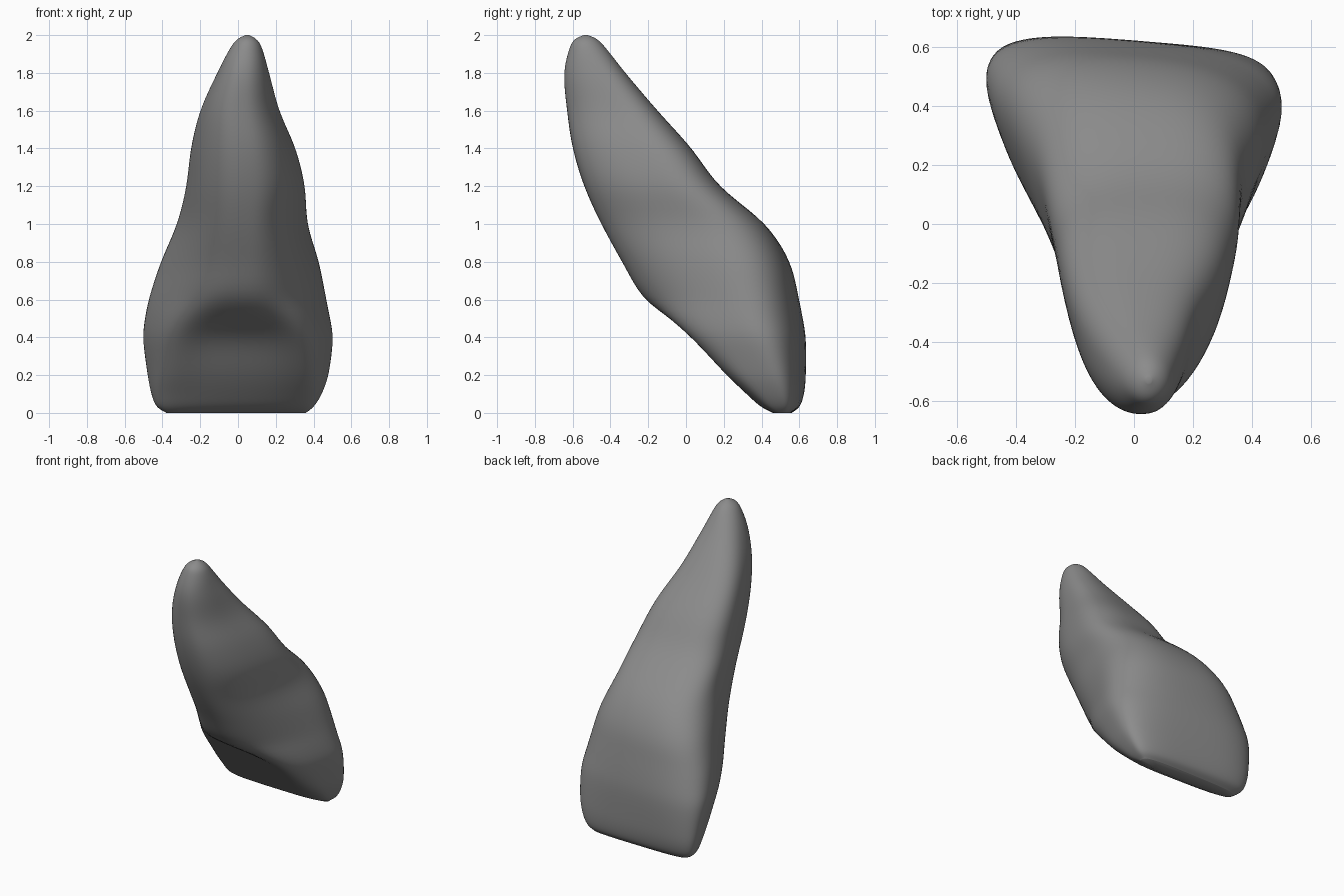
import bpy, bmesh, math

if "Cube" in bpy.data.objects:
    bpy.data.objects.remove(bpy.data.objects["Cube"])

# Horizontal slices: z, x min, x max, y front, y back, boxiness, taper to front, skew, hollow
ROWS = [
    (0.00, -0.38, 0.36, 0.46, 0.56, 3.5, 0.00, 0.10, 0.00),
    (0.03, -0.43, 0.40, 0.40, 0.60, 3.5, 0.04, 0.15, 0.00),
    (0.10, -0.46, 0.445, 0.32, 0.625, 3.5, 0.08, 0.18, 0.06),
    (0.20, -0.48, 0.48, 0.215, 0.635, 3.4, 0.13, 0.18, 0.17),
    (0.40, -0.505, 0.505, 0.025, 0.635, 3.0, 0.24, 0.16, 0.32),
    (0.50, -0.495, 0.49, -0.09, 0.62, 2.8, 0.32, 0.14, 0.20),
    (0.60, -0.475, 0.47, -0.22, 0.60, 2.7, 0.38, 0.12, 0.00),
    (0.80, -0.41, 0.43, -0.34, 0.55, 2.7, 0.38, 0.10, 0.00),
    (1.00, -0.325, 0.37, -0.45, 0.42, 2.7, 0.33, 0.05, 0.00),
    (1.20, -0.275, 0.355, -0.54, 0.18, 2.7, 0.29, 0.00, 0.00),
    (1.40, -0.25, 0.305, -0.60, 0.03, 2.7, 0.28, 0.00, 0.00),
    (1.60, -0.20, 0.22, -0.63, -0.15, 2.6, 0.25, 0.00, 0.00),
    (1.80, -0.11, 0.165, -0.645, -0.32, 2.3, 0.15, 0.00, 0.00),
    (1.95, -0.03, 0.12, -0.61, -0.44, 2.0, 0.00, 0.00, 0.00),
    (1.985, 0.005, 0.09, -0.58, -0.48, 2.0, 0.00, 0.00, 0.00),
    (2.00, 0.04, 0.06, -0.54, -0.52, 2.0, 0.00, 0.00, 0.00),
]
SIDES, RINGS = 72, 80


def slope(i, k):
    a, b = ROWS[max(i - 1, 0)], ROWS[min(i + 1, len(ROWS) - 1)]
    return (b[k] - a[k]) / (b[0] - a[0])


def slice_at(z):
    """Smoothly interpolate the slice values at height z."""
    i = max(j for j in range(len(ROWS) - 1) if ROWS[j][0] <= z + 1e-9)
    a, b = ROWS[i], ROWS[i + 1]
    h = b[0] - a[0]
    t = (z - a[0]) / h
    return [(2*t**3 - 3*t*t + 1) * a[k] + (t**3 - 2*t*t + t) * h * slope(i, k)
            + (3*t*t - 2*t**3) * b[k] + (t**3 - t*t) * h * slope(i + 1, k)
            for k in range(1, 9)]


def section(z):
    """Rounded trapezoid with a hollow front, fitted to the slice bounds."""
    x0, x1, y0, y1, n, taper, skew, hollow = slice_at(z)
    pts = []
    for s in range(SIDES):
        a = 2 * math.pi * s / SIDES
        c, d = math.cos(a), math.sin(a)
        u = math.copysign(abs(c) ** (2 / n), c)
        v = math.copysign(abs(d) ** (2 / n), d)
        w = v - skew * u
        if v < 0:
            w += max(hollow, 0) * max(0, 1 - abs(u / 0.9) ** 3) ** 1.5
        pts.append((u * (1 + taper * v), w))
    us, vs = [p[0] for p in pts], [p[1] for p in pts]
    fu = (x1 - x0) / (max(us) - min(us))
    fv = (y1 - y0) / (max(vs) - min(vs))
    return [(x0 + (u - min(us)) * fu, y0 + (v - min(vs)) * fv, z) for u, v in pts]


# Loft the tooth, with closer rings at the biting edge and root tip
bm = bmesh.new()
rings = []
for r in range(RINGS + 1):
    z = 1 - math.cos(math.pi * r / RINGS)
    rings.append([bm.verts.new(p) for p in section(min(z, 2.0))])
for lo, hi in zip(rings, rings[1:]):
    for s in range(SIDES):
        t = (s + 1) % SIDES
        bm.faces.new((lo[s], lo[t], hi[t], hi[s]))
bm.faces.new(rings[0][::-1])
bm.faces.new(rings[-1])

# Soften the surface slightly
for _ in range(6):
    bmesh.ops.smooth_vert(bm, verts=[v for ring in rings[1:-1] for v in ring], factor=0.4,
                          use_axis_x=True, use_axis_y=True, use_axis_z=True)
for f in bm.faces:
    f.smooth = True
mesh = bpy.data.meshes.new("incisor_tooth")
bm.to_mesh(mesh)
bm.free()
tooth = bpy.data.objects.new("incisor_tooth", mesh)
bpy.context.collection.objects.link(tooth)

# Dark grey surface
grey = bpy.data.materials.new("dark_grey")
grey.diffuse_color = (0.26, 0.26, 0.26, 1)
grey.use_nodes = True
grey.node_tree.nodes["Principled BSDF"].inputs["Base Color"].default_value = grey.diffuse_color
mesh.materials.append(grey)
